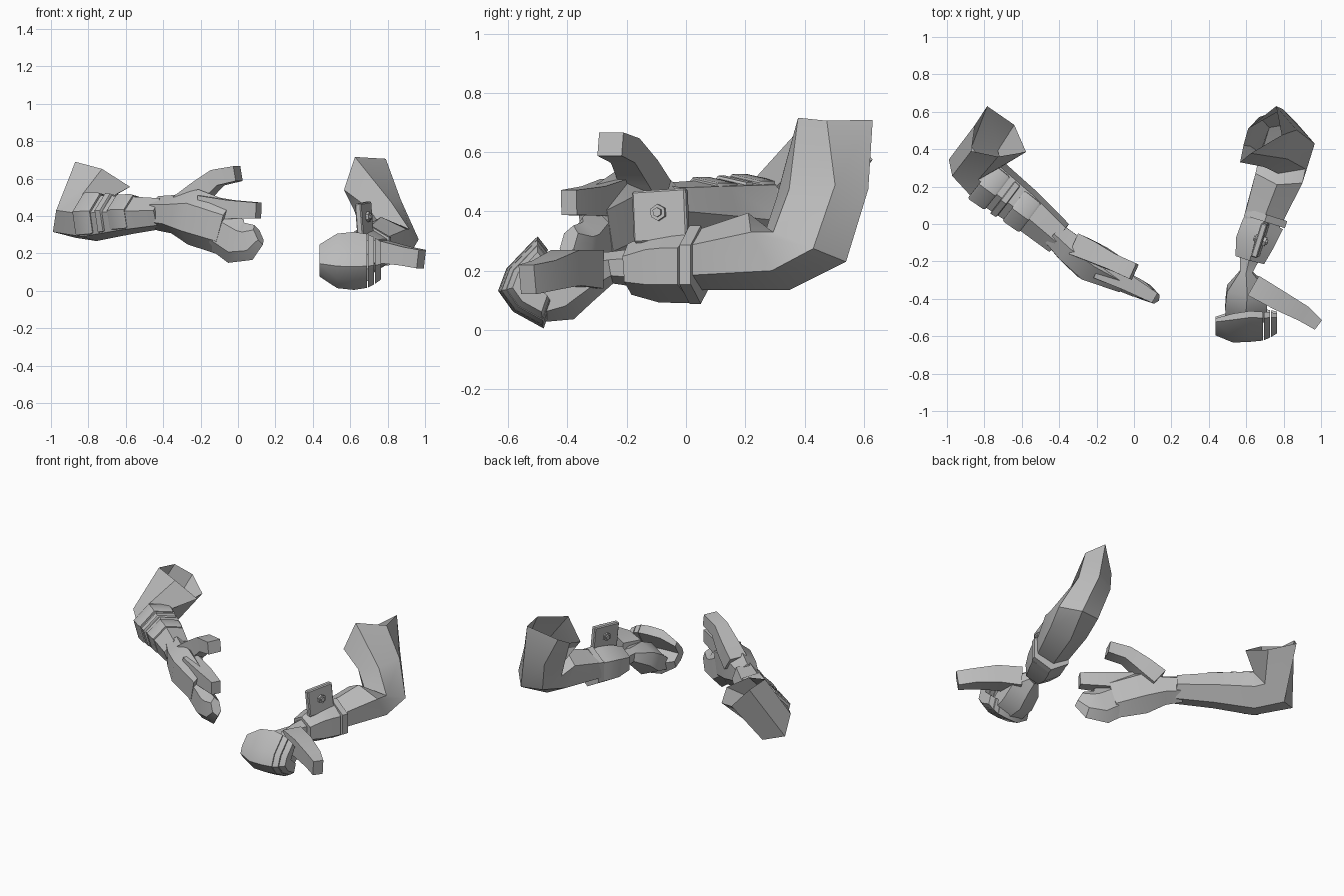
import bpy, bmesh, math
from mathutils import Vector, Matrix

if "Cube" in bpy.data.objects:
    bpy.data.objects.remove(bpy.data.objects["Cube"])

grey = bpy.data.materials.new("matte grey")
grey.diffuse_color = (0.5, 0.5, 0.5, 1)
grey.use_nodes = True
grey.node_tree.nodes["Principled BSDF"].inputs["Base Color"].default_value = grey.diffuse_color


def finish(name, bm, angle=32):
    bmesh.ops.recalc_face_normals(bm, faces=bm.faces)
    me = bpy.data.meshes.new(name)
    bm.to_mesh(me)
    bm.free()
    me.materials.append(grey)
    ob = bpy.data.objects.new(name, me)
    bpy.context.collection.objects.link(ob)
    bpy.ops.object.select_all(action='DESELECT')
    ob.select_set(True)
    bpy.context.view_layer.objects.active = ob
    bpy.ops.object.shade_smooth_by_angle(angle=math.radians(angle))
    return ob


def skin(name, rings, cap_start=True):
    """Bridge rings of points into a tube."""
    bm = bmesh.new()
    vs = [[bm.verts.new(p) for p in r] for r in rings]
    n = len(vs[0])
    for a, b in zip(vs, vs[1:]):
        for i in range(n):
            j = (i + 1) % n
            bm.faces.new((a[i], a[j], b[j], b[i]))
    if cap_start:
        bm.faces.new(vs[0])
    bm.faces.new(vs[-1])
    return finish(name, bm)


def hexagon(c, u, v, grow=1.0):
    c, u, v = Vector(c), Vector(u) * grow, Vector(v) * grow
    return [c + u * math.cos(k * math.pi / 3) + v * math.sin(k * math.pi / 3)
            for k in range(6)]


def arm(name, rim, sections):
    """Open sleeve from a rim and sections of centre and two half axes."""
    return skin(name, [rim] + [hexagon(*s) for s in sections], cap_start=False)


def band(name, c, u, v, along, length):
    """Raised band around the outer side of the forearm."""
    c = Vector(c) + Vector(v) * 0.13
    step = Vector(along).normalized() * length / 2
    return skin(name, [hexagon(c - step, u, v, 0.98), hexagon(c - step * .8, u, v, 1.03),
                       hexagon(c + step * .8, u, v, 1.0), hexagon(c + step, u, v, 0.94)])


def loft(name, stations, n=6):
    """Tube along x, y, z with horizontal and vertical half sizes."""
    pts = [Vector(s[:3]) for s in stations]
    rings = []
    for i, s in enumerate(stations):
        t = pts[min(i + 1, len(pts) - 1)] - pts[max(i - 1, 0)]
        side = t.cross(Vector((0, 0, 1))).normalized()
        up = side.cross(t).normalized()
        grow = 1 / math.cos(math.pi / n) if n == 4 else 1.08
        ring = []
        for k in range(n):
            a = (k + 0.5) * 2 * math.pi / n
            ring.append(pts[i] + side * s[3] * grow * math.cos(a)
                        + up * s[4] * grow * math.sin(a))
        rings.append(ring)
    return skin(name, rings)


def curl(name, stations):
    """Curled finger cross-section swept along x, with x, y shift and scale."""
    prof = [(-.48, .005), (-.58, .06), (-.63, .13), (-.60, .21), (-.50, .315),
            (-.465, .27), (-.53, .16), (-.45, .09)]
    return skin(name, [[Vector((x, -.53 + dy + (y + .53) * s, .165 + (z - .165) * s))
                        for y, z in prof] for x, dy, s in stations])


def frame(centre, along, normal):
    x = Vector(along).normalized()
    z = Vector(normal)
    z = (z - x * z.dot(x)).normalized()
    m = Matrix((x, z.cross(x), z)).transposed().to_4x4()
    return Matrix.Translation(centre) @ m


def plate(name, centre, along, normal, size):
    bm = bmesh.new()
    bmesh.ops.create_cube(bm, size=1, matrix=frame(centre, along, normal)
                          @ Matrix.Diagonal((*size, 1)))
    bmesh.ops.bevel(bm, geom=bm.edges[:], offset=0.006, segments=1, affect='EDGES')
    return finish(name, bm, 20)


# ---- Right arm: bent sleeve, open at the top
arm("right_arm",
    [(.76, .63, .709), (.79, .475, .706), (.625, .378, .716),
     (.567, .33, .54), (.585, .42, .56), (.61, .51, .61)],
    [((.745, .46, .46), (.05, .155, .015), (.115, -.04, .025)),
     ((.82, .405, .285), (.05, .135, -.055), (.14, -.05, .02)),
     ((.785, .28, .265), (.02, .07, -.13), (.145, -.03, 0)),
     ((.695, .04, .235), (0, .01, -.10), (.115, -.03, 0)),
     ((.62, -.18, .215), (0, .01, -.07), (.07, -.02, 0))])
# Bracer with a raised rim
loft("right_bracer", [(.70, .02, .215, .115, .115), (.675, -.03, .215, .115, .115),
                      (.645, -.10, .212, .11, .11), (.62, -.19, .205, .085, .08)])
loft("right_bracer_rim", [(.71, .05, .22, .122, .122), (.698, .012, .22, .122, .122)])
# Standing plate with a bolt through it
plate("bracer_plate", (.675, -.085, .385), (.3, .95, .06), (.95, -.3, .06), (.19, .175, .035))
bm = bmesh.new()
bolt = frame((.677, -.087, .395), (.3, .95, .06), (.95, -.3, .06))
for radius, depth in ((.028, .06), (.016, .078)):
    bmesh.ops.create_cone(bm, cap_ends=True, segments=6, radius1=radius, radius2=radius,
                          depth=depth, matrix=bolt)
finish("plate_bolt", bm)

# Right hand: palm, curled fingers and thumb
loft("right_palm", [(.62, -.17, .21, .06, .06), (.60, -.255, .21, .036, .05),
                    (.605, -.345, .18, .115, .08), (.60, -.43, .125, .12, .095),
                    (.60, -.51, .085, .115, .06)])
curl("right_fingers", [(.69, .0, .93), (.62, .0, 1.0), (.53, -.01, .94), (.435, -.01, .55)])
curl("right_middle_finger", [(.727, .005, .82), (.694, .0, .92)])
curl("right_index_finger", [(.765, .01, .65), (.732, .005, .8)])
loft("right_thumb", [(.64, -.33, .205, .06, .065), (.77, -.405, .21, .055, .06),
                     (.90, -.475, .185, .045, .05), (.98, -.535, .17, .032, .05)], 4)

# ---- Left arm: bent sleeve, open at the top
forearm = [((-.775, .23, .39), (.06, .075, .10), (-.055, -.075, .085)),
           ((-.58, .08, .405), (.05, .065, .08), (-.047, -.065, .07))]
arm("left_arm",
    [(-.577, .385, .556), (-.727, .36, .652), (-.87, .39, .69),
     (-.85, .53, .665), (-.785, .63, .575), (-.64, .53, .52)],
    [((-.85, .325, .40), (.14, -.02, .085), (-.06, -.09, .085)), *forearm,
     ((-.40, -.075, .415), (.035, .055, .065), (-.04, -.055, .055))])
# Forearm bands
along = (.8, -.6, .04)
(c0, u0, v0), (c1, u1, v1) = [[Vector(p) for p in s] for s in forearm]
for name, t, length in (("left_band_large", .08, .11), ("left_band_middle", .52, .04),
                        ("left_band_small", .97, .11)):
    band(name, c0.lerp(c1, t), u0.lerp(u1, t), v0.lerp(v1, t), along, length)

# Left hand: open palm, fingers and thumb
loft("left_palm", [(-.43, -.05, .415, .07, .085), (-.35, -.125, .41, .085, .095),
                   (-.24, -.21, .395, .10, .14), (-.07, -.305, .335, .06, .135)])
loft("left_lower_fingers", [(-.16, -.265, .36, .06, .10), (-.01, -.33, .265, .055, .115),
                            (.055, -.36, .265, .048, .095), (.11, -.395, .30, .03, .055)])
loft("left_index_finger", [(-.20, -.24, .45, .05, .06), (-.04, -.31, .435, .045, .05),
                           (.11, -.395, .43, .03, .042)], 4)
loft("left_thumb", [(-.29, -.12, .455, .06, .06), (-.20, -.16, .53, .055, .055),
                    (-.11, -.205, .605, .045, .045), (.0, -.255, .627, .045, .04)], 4)
